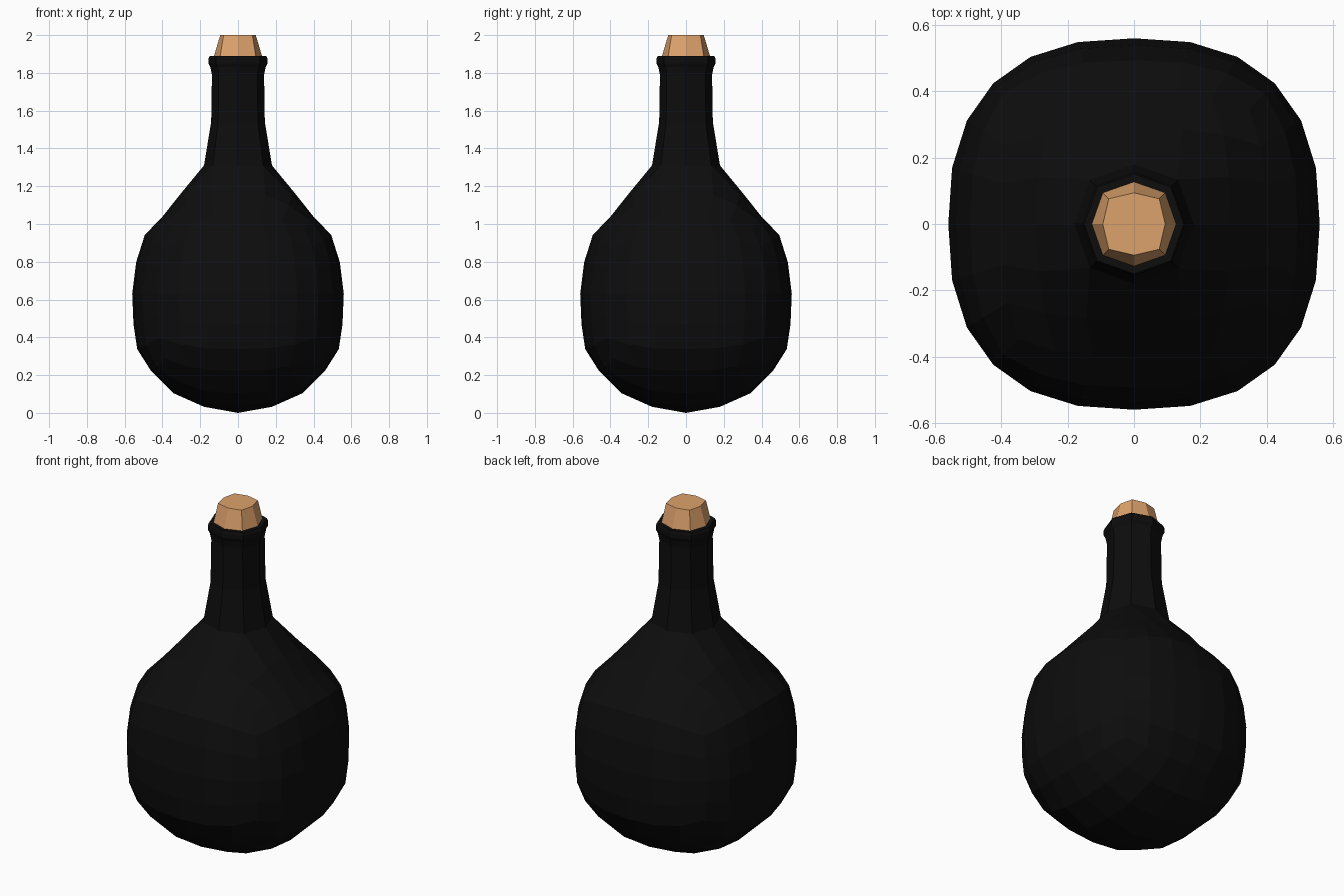
import bpy, bmesh
from math import copysign

if "Cube" in bpy.data.objects:
    bpy.data.objects.remove(bpy.data.objects["Cube"])

# Body profile: (height on a unit rounded cube, real z, sideways scale)
PROFILE = [(-1, 0.0, .592), (-.982, .03, .592), (-.893, .11, .614), (-.759, .22, .606),
           (-.554, .34, .593), (-.304, .47, .565), (0, .63, .56), (.304, .80, .55),
           (.554, .94, .549), (.759, 1.04, .527), (.893, 1.16, .523), (.982, 1.31, .592),
           (1, 1.33, .592)]
STEPS = [0, .309, .62, 1]   # grid spacing from face centre to cube edge
CORNER = .74                # corner position of the eight-sided rings


def material(name, color):
    m = bpy.data.materials.new(name)
    m.diffuse_color = (*color, 1)
    m.use_nodes = True
    m.node_tree.nodes["Principled BSDF"].inputs["Base Color"].default_value = m.diffuse_color
    return m


def finish(bm, name, mat):
    bmesh.ops.recalc_face_normals(bm, faces=bm.faces)
    me = bpy.data.meshes.new(name)
    bm.to_mesh(me)
    bm.free()
    ob = bpy.data.objects.new(name, me)
    me.materials.append(mat)
    bpy.context.collection.objects.link(ob)


def octagon(bm, r, z, corner=CORNER):
    c = r * corner
    pts = [(r, 0), (c, c), (0, r), (-c, c), (-r, 0), (-c, -c), (0, -r), (c, -c)]
    return [bm.verts.new((x, y, z)) for x, y in pts]


def bridge(bm, a, b):
    n = len(a)
    for i in range(n):
        bm.faces.new((a[i], a[(i + 1) % n], b[(i + 1) % n], b[i]))


def shape(i, j, k):
    """Map a 6x6x6 cube grid point to the flask bulb."""
    d = [copysign(STEPS[abs(v)], v) for v in (i, j, k)]
    n = sum(abs(v) ** 2.5 for v in d) ** .4
    x, y, w = (v / n for v in d)
    for (w0, z0, s0), (w1, z1, s1) in zip(PROFILE, PROFILE[1:]):
        if w <= w1 + 1e-9:
            t = (w - w0) / (w1 - w0)
            break
    z, s = z0 + (z1 - z0) * t, s0 + (s1 - s0) * t
    if k == 3 and max(abs(i), abs(j)) == 1:      # ring where the neck starts
        r = .18 * (CORNER if i and j else 1)
        return i * r, j * r, 1.31
    return x * s, y * s, z


# Flask: bulb grown from a gridded cube, with the neck opening left in the top
bm = bmesh.new()
verts = {}


def vert(p):
    if p not in verts:
        verts[p] = bm.verts.new(shape(*p))
    return verts[p]


for axis in range(3):
    for side in (-3, 3):
        for a in range(-3, 3):
            for b in range(-3, 3):
                if axis == 2 and side == 3 and a in (-1, 0) and b in (-1, 0):
                    continue
                quad = []
                for u, v in ((a, b), (a + 1, b), (a + 1, b + 1), (a, b + 1)):
                    p = [u, v]
                    p.insert(axis, side)
                    quad.append(vert(tuple(p)))
                bm.faces.new(quad)

# Neck and lip
ring = [verts[(i, j, 3)] for i, j in
        ((1, 0), (1, 1), (0, 1), (-1, 1), (-1, 0), (-1, -1), (0, -1), (1, -1))]
for r, z in ((.142, 1.54), (.138, 1.79), (.146, 1.83), (.156, 1.85), (.156, 1.875),
             (.15, 1.89), (.118, 1.89), (.115, 1.80)):
    new = octagon(bm, r, z)
    bridge(bm, ring, new)
    ring = new
bm.faces.new(ring)
finish(bm, "flask", material("dark_glass", (.004, .004, .004)))

# Cork
bm = bmesh.new()
low, mid, top = octagon(bm, .11, 1.82), octagon(bm, .127, 1.89), octagon(bm, .094, 2.0, .81)
bridge(bm, low, mid)
bridge(bm, mid, top)
bm.faces.new(low)
bm.faces.new(top)
finish(bm, "cork", material("cork", (.72, .36, .15)))
